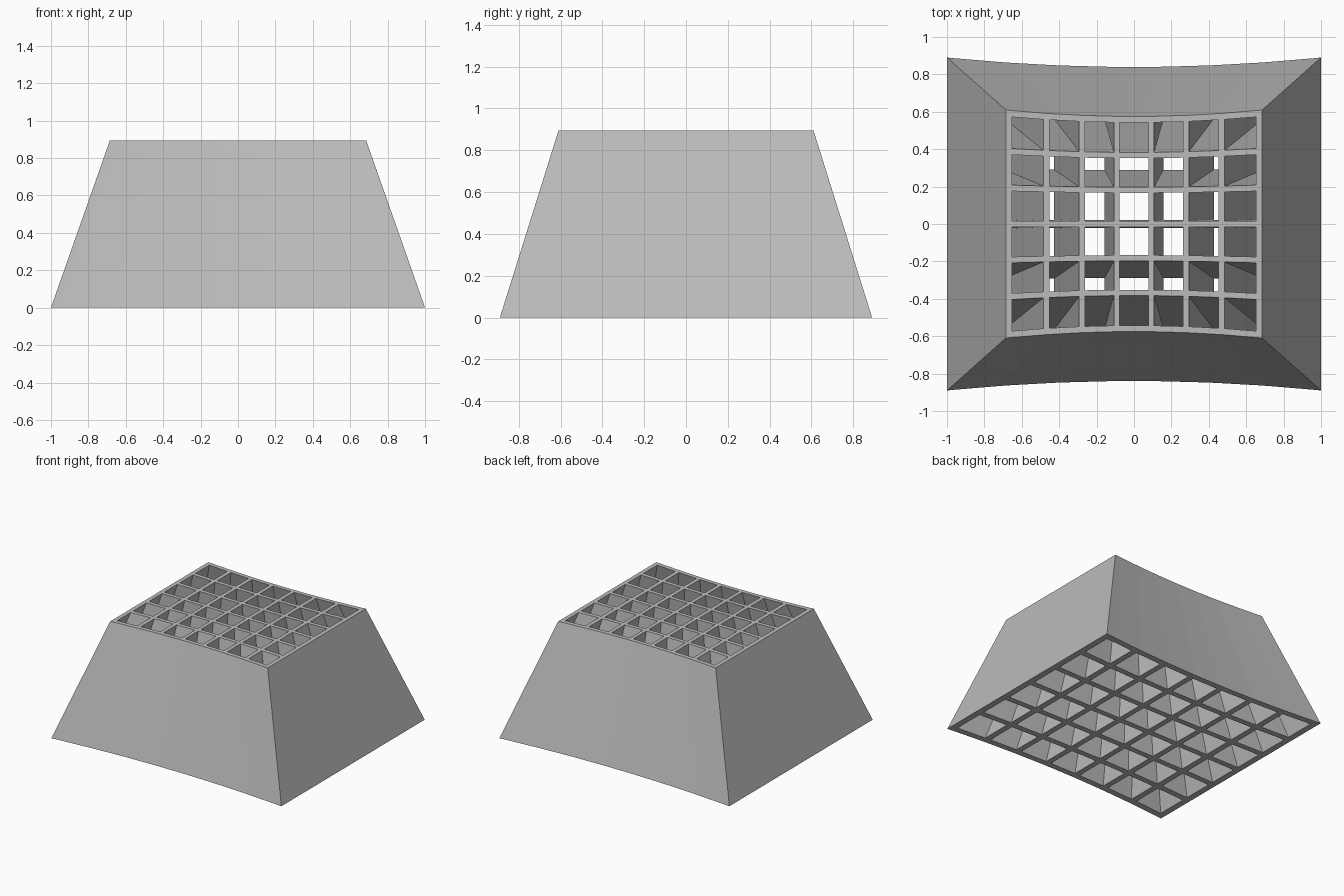
import bpy, bmesh
from math import tan, cos, radians

cube = bpy.data.objects.get("Cube")
if cube:
    bpy.data.objects.remove(cube, do_unlink=True)

HEIGHT = 0.895
BASE_DEPTH = 2.84            # distance from the focal point to the base
TOP_DEPTH = BASE_DEPTH - HEIGHT
WALL = radians(0.89)         # angular wall thickness
COLUMNS, ROWS = 7, 6
HALF_AZ, HALF_EL = radians(19.4), radians(16.47)


def wall_angles(cells, half):
    """Both sides of every wall, at equal angular steps."""
    step = (2 * half - WALL) / cells
    return [-half + k * step + side for k in range(cells + 1) for side in (0, WALL)]


# Material
grey = bpy.data.materials.new("light grey")
grey.use_nodes = True
colour = (0.5, 0.5, 0.5, 1)
grey.diffuse_color = colour
grey.node_tree.nodes["Principled BSDF"].inputs["Base Color"].default_value = colour

# Top face of the grid: strips of wall around open cells
bm = bmesh.new()
azimuths = wall_angles(COLUMNS, HALF_AZ)
elevations = wall_angles(ROWS, HALF_EL)
grid = [[bm.verts.new((TOP_DEPTH * tan(a), TOP_DEPTH * tan(e) / cos(a), HEIGHT))
         for e in elevations] for a in azimuths]
for i in range(len(azimuths) - 1):
    for j in range(len(elevations) - 1):
        if i % 2 == 0 or j % 2 == 0:
            bm.faces.new((grid[i][j], grid[i + 1][j], grid[i + 1][j + 1], grid[i][j + 1]))

# Walls spread away from the focal point down to the base
result = bmesh.ops.extrude_face_region(bm, geom=bm.faces[:], use_keep_orig=True)
spread = BASE_DEPTH / TOP_DEPTH
for item in result["geom"]:
    if isinstance(item, bmesh.types.BMVert):
        item.co = (item.co.x * spread, item.co.y * spread, 0)
bmesh.ops.recalc_face_normals(bm, faces=bm.faces[:])

mesh = bpy.data.meshes.new("tapered_grid")
bm.to_mesh(mesh)
bm.free()
mesh.materials.append(grey)
bpy.context.collection.objects.link(bpy.data.objects.new("tapered_grid", mesh))
